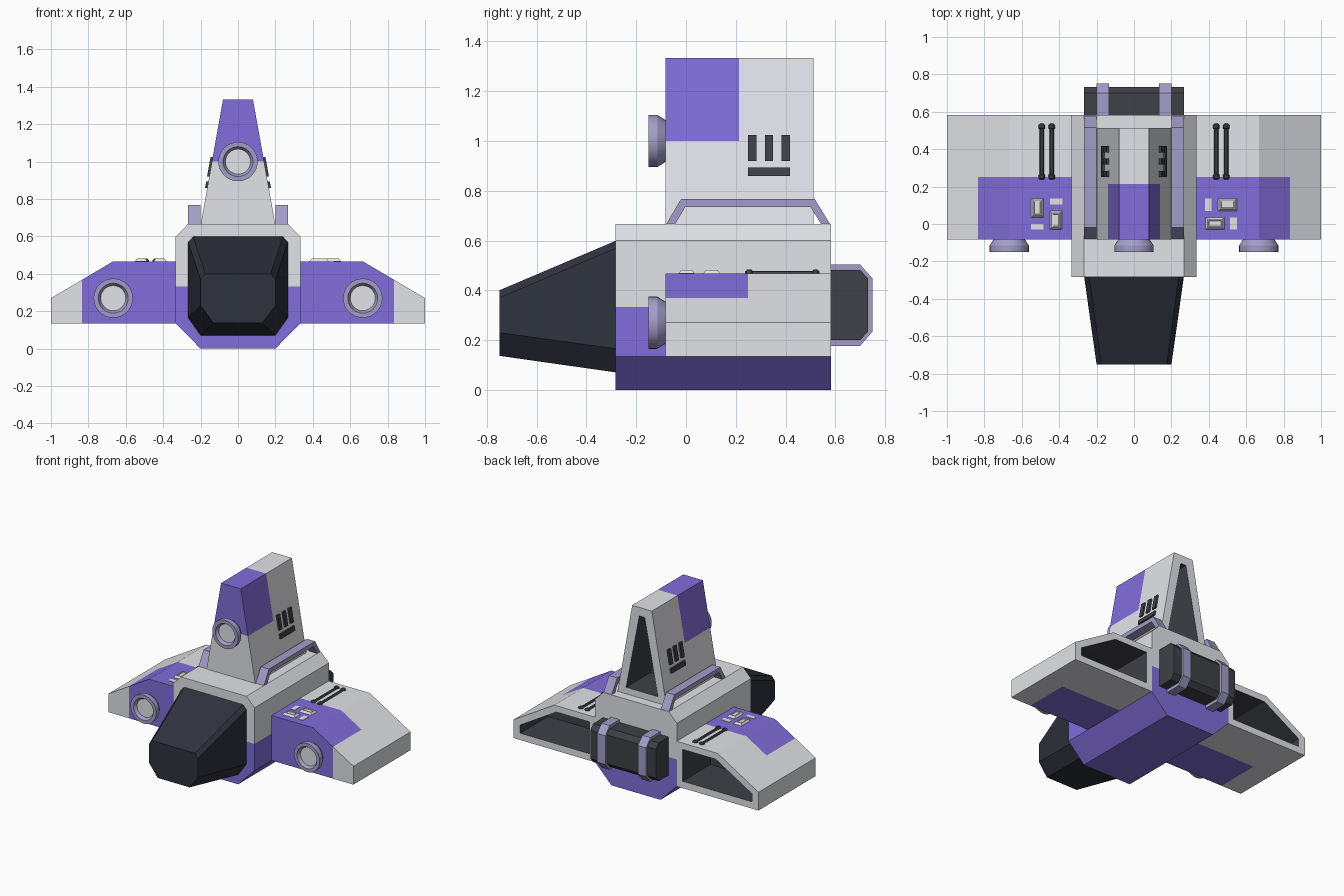
import bpy, bmesh, math
from mathutils import Vector

if "Cube" in bpy.data.objects:
    bpy.data.objects.remove(bpy.data.objects["Cube"])


def material(name, rgb):
    m = bpy.data.materials.new(name)
    m.diffuse_color = (*rgb, 1)
    m.use_nodes = True
    m.node_tree.nodes["Principled BSDF"].inputs["Base Color"].default_value = m.diffuse_color
    return m


GREY, PURPLE, LAVENDER, DARK, GLASS = range(5)
MATS = [material("light_grey", (0.76, 0.77, 0.81)),
        material("purple", (0.22, 0.155, 0.71)),
        material("lavender", (0.37, 0.34, 0.58)),
        material("charcoal", (0.05, 0.052, 0.063)),
        material("dark_glass", (0.028, 0.031, 0.048))]


def loft(name, loops, colors=(GREY,), cuts=(), paint=None, smooth=False):
    """Skin consecutive loops and cap both ends. Colours go band by band;
    cuts split faces along planes so that paint(centre) can recolour areas."""
    bm = bmesh.new()
    rings = [[bm.verts.new(p) for p in loop] for loop in loops]
    n = len(rings[0])
    color = lambda i: colors[min(i, len(colors) - 1)]
    bm.faces.new(rings[0]).material_index = color(0)
    for i, (a, b) in enumerate(zip(rings, rings[1:])):
        for k in range(n):
            f = bm.faces.new((a[k], a[(k + 1) % n], b[(k + 1) % n], b[k]))
            f.material_index = color(i)
    bm.faces.new(rings[-1]).material_index = color(len(rings) - 1)
    for co, no in cuts:
        bmesh.ops.bisect_plane(bm, geom=bm.verts[:] + bm.edges[:] + bm.faces[:],
                               plane_co=co, plane_no=no, dist=1e-5)
    bmesh.ops.recalc_face_normals(bm, faces=bm.faces[:])
    if paint:
        for f in bm.faces:
            if paint(f.calc_center_median()):
                f.material_index = PURPLE
    me = bpy.data.meshes.new(name)
    bm.to_mesh(me)
    bm.free()
    for m in MATS:
        me.materials.append(m)
    ob = bpy.data.objects.new(name, me)
    bpy.context.collection.objects.link(ob)
    if smooth:
        bpy.ops.object.select_all(action='DESELECT')
        ob.select_set(True)
        bpy.context.view_layer.objects.active = ob
        bpy.ops.object.shade_smooth_by_angle(angle=math.radians(30))
    return ob


def xz(profile, y, s=1):
    return [(s * x, y, z) for x, z in profile]


def yz(profile, x):
    return [(x, y, z) for y, z in profile]


def sym(half):
    return half + [(-x, z) for x, z in reversed(half)]


def turned(name, cx, cz, steps, colors, sides):
    """Round part turned about an axis along y; steps are (radius, y)."""
    ang = [2 * math.pi * k / sides for k in range(sides)]
    loops = [[(cx + r * math.cos(a), y, cz + r * math.sin(a)) for a in ang]
             for r, y in steps]
    return loft(name, loops, colors, smooth=True)


def rect(x0, x1, y0, y1, z, d=0):
    return [(x0 + d, y0 + d, z), (x1 - d, y0 + d, z),
            (x1 - d, y1 - d, z), (x0 + d, y1 - d, z)]


X, Y, Z = Vector((1, 0, 0)), Vector((0, 1, 0)), Vector((0, 0, 1))

# Main hull
hull = sym([(0.2, 0), (0.333, 0.135), (0.333, 0.6), (0.267, 0.667)])
loft("hull", [xz(hull, -0.283), xz(hull, 0.583)],
     cuts=[(Z * 0.135, Z), (Z * 0.333, Z), (Y * -0.083, Y)],
     paint=lambda c: c.z < 0.135 or
     (c.z < 0.333 and (c.y < -0.083 or c.y > 0.58)))

# Tapered cockpit canopy
rear = sym([(0.2, 0.07), (0.267, 0.165), (0.267, 0.57), (0.24, 0.6)])
nose = sym([(0.13, 0.137), (0.2, 0.23), (0.2, 0.37), (0.175, 0.4)])
loft("cockpit", [xz(rear, -0.28), xz(nose, -0.75)], [GLASS])

# Tail fin with hollow back
fin = sym([(0.2, 0.66), (0.08, 1.333)])
fin_hole = sym([(0.13, 0.715), (0.022, 1.27)])
loft("tail_fin", [xz(fin, -0.083), xz(fin, 0.513), xz(fin_hole, 0.513),
                  xz(fin_hole, 0.23)], [GREY, GREY, DARK],
     cuts=[(Z * 1.0, Z), (Y * 0.213, Y)],
     paint=lambda c: c.z > 1.0 and c.y < 0.213)

wing = [(0.333, 0.135), (1, 0.135), (1, 0.27), (0.667, 0.467), (0.333, 0.467)]
wing_hole = [(0.38, 0.185), (0.945, 0.185), (0.945, 0.245), (0.65, 0.42), (0.38, 0.42)]
arch = [(-0.083, 0.66), (-0.02, 0.767), (0.517, 0.767), (0.583, 0.66),
        (0.547, 0.66), (0.5, 0.735), (-0.003, 0.735), (-0.047, 0.66)]
vents = [(0.25, 0.283, 0.92, 1.025), (0.317, 0.35, 0.92, 1.025),
         (0.383, 0.417, 0.92, 1.025), (0.25, 0.417, 0.86, 0.893)]
band = [(0.58, 0.177), (0.7, 0.177), (0.75, 0.235), (0.75, 0.447), (0.7, 0.503), (0.58, 0.503)]
nozzle = [(0.082, -0.08), (0.105, -0.115), (0.105, -0.15), (0.08, -0.15), (0.067, -0.128)]
nozzle_colors = [LAVENDER] * 4 + [GREY]
rod = [(0.009, 0.237), (0.018, 0.244), (0.018, 0.262), (0.012, 0.268),
       (0.012, 0.507), (0.018, 0.513), (0.018, 0.529), (0.009, 0.536)]

for side, s in (("right", 1), ("left", -1)):
    # Wing with hollow back
    loft(side + "_wing", [xz(wing, -0.083, s), xz(wing, 0.583, s),
                          xz(wing_hole, 0.583, s), xz(wing_hole, 0.26, s)],
         [GREY, GREY, DARK],
         cuts=[(X * s * 0.833, X), (Y * 0.25, Y)],
         paint=lambda c: abs(c.x) < 0.833 and c.y < 0.25)
    # Wing nozzle
    turned(side + "_wing_nozzle", s * 0.667, 0.27, nozzle, nozzle_colors, 32)
    # Handrail on the hull roof
    loft(side + "_roof_rail", [yz(arch, s * 0.2), yz(arch, s * 0.267)], [LAVENDER])
    # Vents on the sloping fin side
    for i, (y0, y1, z0, z1) in enumerate(vents):
        loft(f"{side}_fin_vent_{i}",
             [[(s * (0.2 - 0.18 * (z - 0.667) + o), y, z)
               for y, z in ((y0, z0), (y1, z0), (y1, z1), (y0, z1))]
              for o in (-0.01, 0.011)], [DARK])
    # Engine clamp band
    loft(side + "_engine_band", [yz(band, s * 0.133), yz(band, s * 0.2)], [LAVENDER])
    # Pipes on the wing top
    for i, x in enumerate((0.44, 0.493)):
        turned(f"{side}_wing_pipe_{i}", s * x, 0.465, rod, [DARK], 12)

# Fin nozzle
turned("fin_nozzle", 0, 1.0, nozzle, nozzle_colors, 32)

# Rear engine block
engine = [(0.58, 0.2), (0.7, 0.2), (0.732, 0.235), (0.732, 0.447), (0.7, 0.482), (0.58, 0.482)]
loft("engine", [yz(engine, -0.267), yz(engine, 0.267)], [DARK])

# Raised buttons and flat tiles on the wing tops
buttons = [(0.45, 0.55, 0.07, 0.137), (0.383, 0.483, -0.03, 0.035),
           (-0.55, -0.485, 0.035, 0.137), (-0.45, -0.385, -0.03, 0.07)]
tiles = [(0.38, 0.415, 0.07, 0.137), (0.513, 0.55, -0.03, 0.035),
         (-0.45, -0.383, 0.103, 0.137), (-0.55, -0.485, -0.03, 0.0)]
for i, b in enumerate(buttons):
    loft(f"wing_button_{i}", [rect(*b, 0.46), rect(*b, 0.467), rect(*b, 0.482, 0.01),
                              rect(*b, 0.482, 0.016), rect(*b, 0.476, 0.018)])
for i, t in enumerate(tiles):
    loft(f"wing_tile_{i}", [rect(*t, 0.46), rect(*t, 0.47)])
